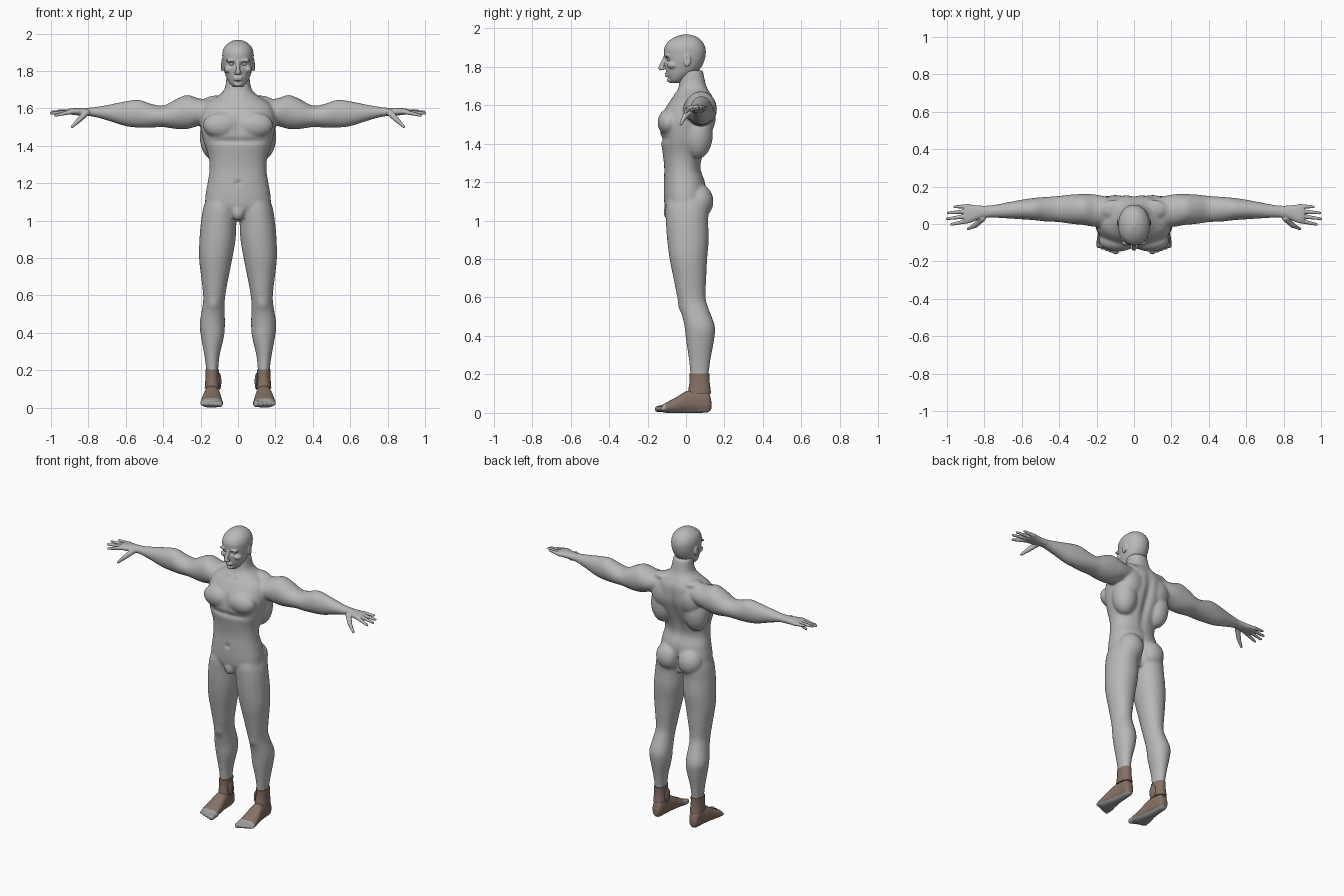
import bpy, bmesh, math
from mathutils import Vector, Matrix

cube = bpy.data.objects.get("Cube")
if cube:
    bpy.data.objects.remove(cube)


def material(name, colour):
    mat = bpy.data.materials.new(name)
    mat.use_nodes = True
    mat.diffuse_color = (*colour, 1)
    mat.node_tree.nodes["Principled BSDF"].inputs["Base Color"].default_value = (*colour, 1)
    return mat


SKIN = material("skin grey", (.48, .48, .48))
WRAP = material("wrap brown", (.24, .165, .13))
TOES = material("toe grey", (.33, .33, .33))

PLACE = {
    "x": lambda t, a, b: (t, a, b),
    "y": lambda t, a, b: (a, t, b),
    "z": lambda t, a, b: (a, b, t),
}


def spline(rings, steps=4):
    """Smoothly add sections between the given ones."""
    out = []
    last = len(rings) - 1
    for i in range(last):
        quad = (rings[max(i - 1, 0)], rings[i], rings[i + 1], rings[min(i + 2, last)])
        for s in range(steps):
            t = s / steps
            out.append([b + .5 * t * (c - a + t * (2*a - 5*b + 4*c - d + t * (3*(b - c) + d - a)))
                        for a, b, c, d in zip(*quad)])
    return out + [list(rings[-1])]


def loft(bm, axis, rings, sides=40, power=2.3):
    """Rings are (position, low a, high a, low b, high b) along an axis."""
    loops = []
    for t, a0, a1, b0, b1 in spline(rings):
        loop = []
        for k in range(sides):
            ang = math.tau * k / sides
            c, s = math.cos(ang), math.sin(ang)
            u = math.copysign(abs(c) ** (2 / power), c)
            v = math.copysign(abs(s) ** (2 / power), s)
            a = (a0 + a1) / 2 + u * (a1 - a0) / 2
            b = (b0 + b1) / 2 + v * (b1 - b0) / 2
            loop.append(bm.verts.new(PLACE[axis](t, a, b)))
        loops.append(loop)
    for low, high in zip(loops, loops[1:]):
        for k in range(sides):
            n = (k + 1) % sides
            bm.faces.new((low[k], low[n], high[n], high[k]))
    bm.faces.new(loops[0])
    bm.faces.new(loops[-1])


def blob(bm, centre, radii):
    matrix = Matrix.Translation(centre) @ Matrix.Diagonal((*radii, 1))
    bmesh.ops.create_uvsphere(bm, u_segments=20, v_segments=12, radius=1, matrix=matrix)


def chain(bm, start, end, r0, r1, count=14):
    """Tapered round rod made of overlapping balls."""
    for i in range(count):
        t = i / (count - 1)
        blob(bm, Vector(start).lerp(Vector(end), t), [r0 + (r1 - r0) * t] * 3)


def mirror(bm):
    bmesh.ops.mirror(bm, geom=bm.verts[:] + bm.edges[:] + bm.faces[:], axis="X", merge_dist=-1)


def finish(name, bm, mats, voxel=0, relax=4):
    """Make the object; with a voxel size, fuse all its parts into one skin."""
    bmesh.ops.recalc_face_normals(bm, faces=bm.faces[:])
    mesh = bpy.data.meshes.new(name)
    bm.to_mesh(mesh)
    bm.free()
    ob = bpy.data.objects.new(name, mesh)
    bpy.context.collection.objects.link(ob)
    if voxel:
        fuse = ob.modifiers.new("fuse", "REMESH")
        fuse.mode = "VOXEL"
        fuse.voxel_size = voxel
        soft = ob.modifiers.new("soften", "SMOOTH")
        soft.factor = .5
        soft.iterations = relax
        graph = bpy.context.evaluated_depsgraph_get()
        mesh = bpy.data.meshes.new_from_object(ob.evaluated_get(graph))
        ob.modifiers.clear()
        ob.data = mesh
    mesh.materials.clear()
    for mat in mats:
        mesh.materials.append(mat)
    mesh.shade_smooth()
    return ob


def push(ob, centre, radii, offset, both=True):
    """Sculpt a soft dent or swelling, on both sides if wanted."""
    offset = Vector(offset)
    for side in ((1, -1) if both else (1,)):
        for v in ob.data.vertices:
            d = [(v.co.x * side - centre[0]) / radii[0],
                 (v.co.y - centre[1]) / radii[1], (v.co.z - centre[2]) / radii[2]]
            w = math.exp(-sum(e * e for e in d))
            if w > .01:
                v.co += Vector((offset.x * side, offset.y, offset.z)) * w


# Body: legs, arms and muscle masses on one side, mirrored, then the trunk
bm = bmesh.new()
loft(bm, "z", [
    (1.16, .03, .15, -.08, .1), (1.08, .002, .182, -.105, .12), (1, .008, .197, -.105, .115),
    (.9, .013, .206, -.098, .118), (.8, .03, .208, -.085, .11), (.7, .05, .197, -.065, .105),
    (.6, .068, .186, -.045, .102), (.54, .072, .19, -.028, .118), (.45, .07, .205, -.008, .15),
    (.38, .075, .198, 0, .146), (.28, .098, .18, .015, .128), (.2, .106, .17, .022, .118),
    (.12, .106, .17, .022, .118)], power=2.1)
loft(bm, "x", [
    (.08, 0, .13, 1.54, 1.65), (.2, -.015, .157, 1.51, 1.652), (.27, -.005, .16, 1.49, 1.672),
    (.33, 0, .158, 1.49, 1.65), (.4, .01, .15, 1.5, 1.615), (.47, .013, .145, 1.497, 1.626),
    (.53, .02, .14, 1.497, 1.646), (.6, .025, .13, 1.505, 1.638), (.68, .03, .115, 1.53, 1.622),
    (.76, .034, .1, 1.553, 1.608), (.82, .034, .096, 1.562, 1.602)], power=2)
blob(bm, (.08, .065, 1.1), (.085, .078, .09))       # buttock
blob(bm, (.088, -.09, 1.51), (.1, .058, .07))       # chest muscle
blob(bm, (.125, .06, 1.45), (.08, .08, .13))        # side back muscle
blob(bm, (.1, .105, 1.54), (.08, .05, .09))         # shoulder blade
blob(bm, (.1, .08, 1.645), (.08, .05, .025))        # trapezius
mirror(bm)
trunk = [
    (1, .07, -.06, .07), (1.06, .165, -.105, .09), (1.12, .175, -.115, .105),
    (1.2, .163, -.115, .1), (1.27, .152, -.113, .077), (1.34, .157, -.12, .09),
    (1.42, .183, -.132, .122), (1.5, .2, -.135, .15), (1.56, .2, -.12, .155),
    (1.62, .18, -.085, .15), (1.66, .12, -.055, .13), (1.7, .074, -.037, .106),
    (1.78, .06, -.03, .088)]
loft(bm, "z", [(z, -w, w, f, b) for z, w, f, b in trunk])
blob(bm, (0, -.085, 1.045), (.035, .032, .045))
body = finish("body", bm, [SKIN], voxel=.008, relax=5)
push(body, (0, .14, 1.42), (.025, .1, .17), (0, -.018, 0), False)      # spine groove
push(body, (0, .14, 1.08), (.014, .08, .07), (0, -.03, 0), False)      # seat cleft
push(body, (0, -.14, 1.5), (.015, .06, .07), (0, .01, 0), False)       # chest centre line
push(body, (.075, -.14, 1.425), (.1, .06, .016), (0, .009, 0))         # under the chest
push(body, (0, -.12, 1.2), (.014, .03, .014), (0, .01, 0), False)      # navel
push(body, (.13, -.03, .55), (.03, .03, .03), (0, -.008, 0))           # kneecap
push(body, (.03, -.05, 1.66), (.012, .03, .012), (0, -.006, 0))        # collar bone

# Head with face
bm = bmesh.new()
blob(bm, (.036, -.1, 1.856), (.03, .015, .009))     # brow
blob(bm, (.05, -.068, 1.808), (.024, .03, .02))     # cheek bone
blob(bm, (.085, .006, 1.832), (.008, .019, .034))   # ear
blob(bm, (.012, -.121, 1.789), (.009, .011, .008))  # nostril
mirror(bm)
skull = [
    (1.714, .022, -.078, -.035), (1.73, .042, -.088, -.01), (1.76, .06, -.1, .04),
    (1.79, .071, -.106, .075), (1.83, .08, -.11, .095), (1.87, .084, -.114, .103),
    (1.9, .083, -.112, .1), (1.93, .071, -.093, .085), (1.955, .044, -.056, .056),
    (1.967, .012, -.018, .018)]
loft(bm, "z", [(z, -w, w, f, b) for z, w, f, b in skull], power=2.1)
chain(bm, (0, -.108, 1.85), (0, -.131, 1.793), .01, .013)
for z in (1.753, 1.763):
    blob(bm, (0, -.1, z), (.024, .012, .006))       # lips
blob(bm, (0, -.085, 1.73), (.022, .014, .014))      # chin
head = finish("head", bm, [SKIN], voxel=.0045, relax=3)
push(head, (.034, -.11, 1.836), (.018, .04, .011), (0, .016, 0))       # eye sockets
push(head, (0, -.115, 1.758), (.024, .03, .003), (0, .005, 0), False)  # mouth line
push(head, (.092, .004, 1.838), (.01, .01, .018), (-.006, 0, 0))       # ear hollow

# Eyes
bm = bmesh.new()
blob(bm, (.034, -.088, 1.837), (.014, .012, .009))
mirror(bm)
finish("eyes", bm, [SKIN])

# Hands: palm, four fingers and thumb
bm = bmesh.new()
loft(bm, "x", [
    (.77, .036, .098, 1.558, 1.604), (.82, .03, .098, 1.56, 1.603), (.86, .012, .102, 1.563, 1.602),
    (.89, .005, .104, 1.567, 1.6), (.91, .01, .1, 1.572, 1.596)])
tips = [(.975, -.002, 1.563), (.998, .028, 1.574), (.993, .059, 1.582), (.958, .092, 1.588)]
for i, tip in enumerate(tips):
    chain(bm, (.885, .017 + .026 * i, 1.583), tip, .013, .008)
chain(bm, (.81, .03, 1.578), (.85, -.008, 1.538), .018, .014)
chain(bm, (.85, -.008, 1.538), (.887, -.026, 1.502), .013, .008)
mirror(bm)
finish("hands", bm, [SKIN], voxel=.004, relax=2)

# Feet: wrapped in brown, with bare toes and soles
bm = bmesh.new()
loft(bm, "y", [
    (.132, .122, .156, .02, .06), (.115, .106, .17, .003, .11), (.06, .1, .175, 0, .125),
    (0, .094, .184, 0, .112), (-.05, .087, .194, 0, .082), (-.1, .083, .2, 0, .055),
    (-.125, .09, .19, .004, .042)])
for i in range(5):
    size = .019 - .0022 * i
    x = .098 + .0235 * i
    chain(bm, (x, -.1, .026), (x, -.146 + .0065 * i, .02), size, size * .9, count=6)
mirror(bm)
feet = finish("feet", bm, [WRAP, TOES], voxel=.005, relax=2)
for face in feet.data.polygons:
    c = face.center
    face.material_index = int(c.z < .018 or c.y < -.105)

# Ankle cuffs with an inner tab
bm = bmesh.new()
loft(bm, "z", [
    (.205, .102, .174, .018, .123), (.16, .102, .174, .018, .123),
    (.12, .098, .177, .012, .128), (.102, .097, .178, .01, .13)], power=2.2)
blob(bm, (.099, .06, .14), (.01, .028, .045))
mirror(bm)
cuffs = finish("ankle_cuffs", bm, [WRAP])
cuffs.data.set_sharp_from_angle(angle=math.radians(40))
